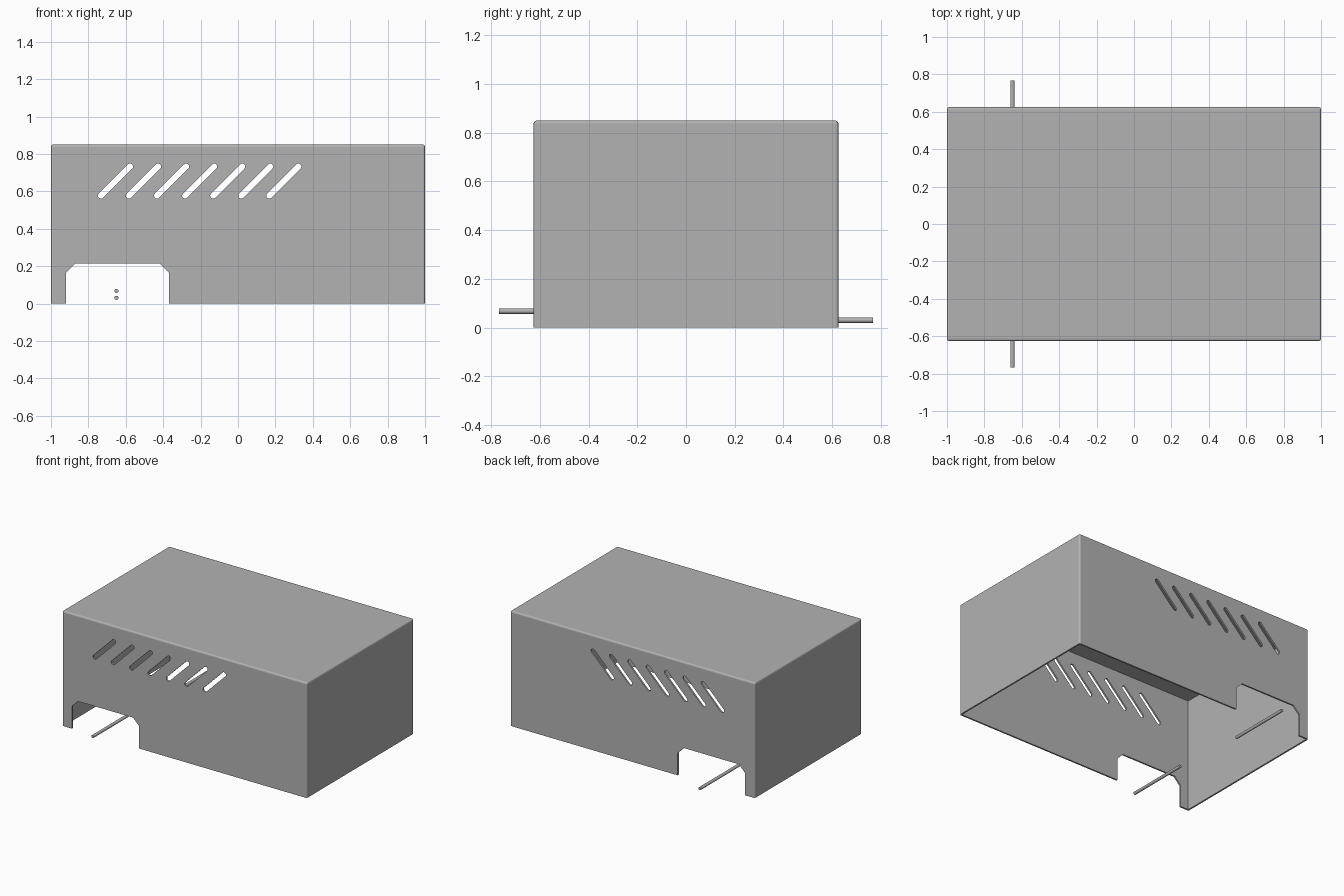
import bpy, bmesh, math
from mathutils import Matrix, Vector

cube = bpy.data.objects.get("Cube")
if cube:
    bpy.data.objects.remove(cube, do_unlink=True)

WIDTH, DEPTH, HEIGHT, WALL = 2.0, 1.25, 0.85, 0.012

grey = bpy.data.materials.new("grey_metal")
grey.use_nodes = True
grey.diffuse_color = (0.45, 0.45, 0.45, 1)
grey.node_tree.nodes["Principled BSDF"].inputs["Base Color"].default_value = (0.45, 0.45, 0.45, 1)


def make_object(name, bm):
    bmesh.ops.recalc_face_normals(bm, faces=bm.faces[:])
    mesh = bpy.data.meshes.new(name)
    bm.to_mesh(mesh)
    bm.free()
    mesh.materials.append(grey)
    obj = bpy.data.objects.new(name, mesh)
    bpy.context.collection.objects.link(obj)
    return obj


def box(bm, size, centre):
    matrix = Matrix.Translation(centre) @ Matrix.Diagonal((*size, 1))
    bmesh.ops.create_cube(bm, size=1, matrix=matrix)


def prism(bm, outline):
    """Extrude an x-z outline right through the model along y."""
    face = bm.faces.new([bm.verts.new((x, -1, z)) for x, z in outline])
    moved = bmesh.ops.extrude_face_region(bm, geom=[face])["geom"]
    verts = [v for v in moved if isinstance(v, bmesh.types.BMVert)]
    bmesh.ops.translate(bm, verts=verts, vec=(0, 2, 0))


def slot_outline(cx, cz, half, radius, steps=8):
    """Round-ended slot slanting up to the right at 45 degrees."""
    tilt = math.pi / 4
    points = []
    for end in (1, -1):
        ex = cx + end * half * math.cos(tilt)
        ez = cz + end * half * math.sin(tilt)
        start = tilt - math.pi / 2 + (0 if end > 0 else math.pi)
        for i in range(steps + 1):
            a = start + math.pi * i / steps
            points.append((ex + radius * math.cos(a), ez + radius * math.sin(a)))
    return points


# Cover: folded sheet with softened outer edges, open underneath
bm = bmesh.new()
box(bm, (WIDTH, DEPTH, HEIGHT), (0, 0, HEIGHT / 2))
folds = [e for e in bm.edges if any(v.co.z > 0.1 for v in e.verts)]
bmesh.ops.bevel(bm, geom=folds, offset=WALL, segments=3, profile=0.5, affect='EDGES')
cover = make_object("cover", bm)

# Hollow interior
bm = bmesh.new()
box(bm, (WIDTH - 2 * WALL, DEPTH - 2 * WALL, HEIGHT), (0, 0, HEIGHT / 2 - WALL))
hollow = make_object("hollow_cutter", bm)

# Vent slots and the chamfered opening, through front and back
bm = bmesh.new()
for i in range(7):
    prism(bm, slot_outline(-0.655 + 0.15 * i, 0.655, 0.11, 0.016))
prism(bm, [(-0.92, -0.1), (-0.37, -0.1), (-0.37, 0.165), (-0.42, 0.215),
           (-0.87, 0.215), (-0.92, 0.165)])
openings = make_object("openings_cutter", bm)

for cutter in (hollow, openings):
    cutter.hide_render = True
    mod = cover.modifiers.new(cutter.name, 'BOOLEAN')
    mod.operation = 'DIFFERENCE'
    mod.solver = 'EXACT'
    mod.object = cutter
bpy.context.view_layer.update()
graph = bpy.context.evaluated_depsgraph_get()
cut_mesh = bpy.data.meshes.new_from_object(cover.evaluated_get(graph))
cover.modifiers.clear()
cover.data = cut_mesh
cover.data.name = "cover"
for cutter in (hollow, openings):
    bpy.data.objects.remove(cutter, do_unlink=True)

# Pins sticking out through the openings
for name, side, z in (("front_pin", -1, 0.068), ("back_pin", 1, 0.031)):
    bm = bmesh.new()
    matrix = Matrix.Translation(Vector((-0.65, side * 0.53, z))) @ Matrix.Rotation(math.pi / 2, 4, 'X')
    bmesh.ops.create_cone(bm, cap_ends=True, segments=24, radius1=0.011,
                          radius2=0.011, depth=0.475, matrix=matrix)
    pin = make_object(name, bm)
    bpy.ops.object.select_all(action='DESELECT')
    pin.select_set(True)
    bpy.context.view_layer.objects.active = pin
    bpy.ops.object.shade_smooth_by_angle()
